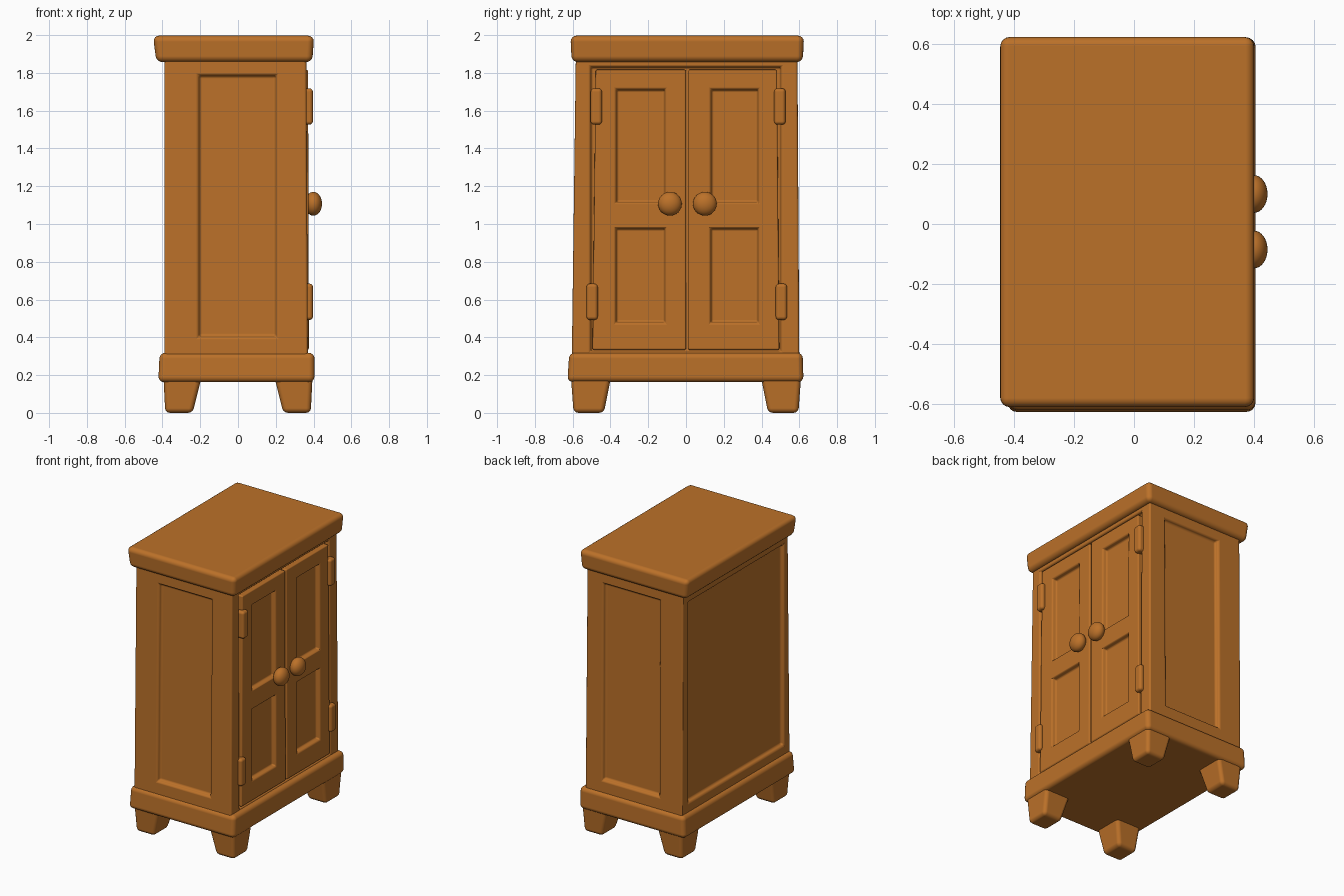
import bpy, bmesh
from mathutils import Vector

if "Cube" in bpy.data.objects:
    bpy.data.objects.remove(bpy.data.objects["Cube"])

wood = bpy.data.materials.new("warm orange wood")
wood.diffuse_color = (0.50, 0.165, 0.022, 1)
wood.use_nodes = True
wood.node_tree.nodes["Principled BSDF"].inputs["Base Color"].default_value = wood.diffuse_color


def finish(bm, name, bevel=0.0, segments=3):
    """Turn a bmesh into a smooth, softly bevelled wooden object."""
    bmesh.ops.recalc_face_normals(bm, faces=bm.faces)
    for f in bm.faces:
        f.smooth = True
    mesh = bpy.data.meshes.new(name)
    bm.to_mesh(mesh)
    bm.free()
    mesh.materials.append(wood)
    ob = bpy.data.objects.new(name, mesh)
    bpy.context.collection.objects.link(ob)
    if bevel:
        mod = ob.modifiers.new("soft edges", 'BEVEL')
        mod.width, mod.segments = bevel, segments
        mod.limit_method = 'ANGLE'
        mod.harden_normals = True
    return ob


def block(bottom, top, z0, z1):
    """Box from two rectangles (x0, x1, y0, y1) at heights z0 and z1."""
    bm = bmesh.new()
    rings = []
    for (x0, x1, y0, y1), z in ((bottom, z0), (top, z1)):
        rings.append([bm.verts.new((x, y, z)) for x, y in
                      ((x0, y0), (x1, y0), (x1, y1), (x0, y1))])
    a, b = rings
    bm.faces.new(a[::-1])
    bm.faces.new(b)
    for i in range(4):
        j = (i + 1) % 4
        bm.faces.new((a[i], a[j], b[j], b[i]))
    bm.normal_update()
    return bm


def recess(bm, direction, u0, u1, z0, z1, depth, slope=0.012):
    """Sink a rectangular panel into the face that looks along direction."""
    d = Vector(direction)
    axis = 0 if d.x else 1
    u = 1 - axis
    zc = (z0 + z1) / 2
    face = next(f for f in bm.faces if f.normal.dot(d) > 0.9
                and min(v.co.z for v in f.verts) < zc < max(v.co.z for v in f.verts))
    n, p = face.normal.copy(), face.verts[0].co.copy()
    bmesh.ops.inset_individual(bm, faces=[face], thickness=0.03)
    c = face.calc_center_median()
    for v in face.verts:
        v.co[u] = u0 if v.co[u] < c[u] else u1
        v.co.z = z0 if v.co.z < c.z else z1
        v.co[axis] -= n.dot(v.co - p) / n[axis]
    bmesh.ops.inset_individual(bm, faces=[face], thickness=slope, depth=-depth)
    bm.normal_update()


# Carcass with sunk side and back panels and a door opening
bm = block((-0.39, 0.37, -0.605, 0.60), (-0.39, 0.362, -0.583, 0.59), 0.25, 1.90)
recess(bm, (0, -1, 0), -0.21, 0.205, 0.40, 1.79, 0.025)
recess(bm, (0, 1, 0), -0.21, 0.235, 0.40, 1.79, 0.025)
recess(bm, (-1, 0, 0), -0.54, 0.53, 0.38, 1.80, 0.025)
recess(bm, (1, 0, 0), -0.505, 0.503, 0.325, 1.832, 0.03, 0.004)
finish(bm, "carcass", 0.012)

# Top slab and plinth
finish(block((-0.432, 0.393, -0.605, 0.618), (-0.45, 0.403, -0.612, 0.625), 1.857, 1.997),
       "top_slab", 0.032, 4)
finish(block((-0.422, 0.405, -0.628, 0.622), (-0.415, 0.405, -0.618, 0.618), 0.163, 0.318),
       "plinth", 0.03, 4)

# Tapered feet at the four corners
for fx, sx in (("back", -1), ("front", 1)):
    for fy, sy in (("left", -1), ("right", 1)):
        xs = sorted((sx * 0.385, sx * 0.24)), sorted((sx * 0.395, sx * 0.19))
        ys = sorted((sy * 0.595, sy * 0.435)), sorted((sy * 0.61, sy * 0.395))
        finish(block((*xs[0], *ys[0]), (*xs[1], *ys[1]), 0.0, 0.20),
               f"{fx}_{fy}_foot", 0.025)

# Doors with an upper and a lower panel
for side, y0, y1, p0, p1, b1 in (("left", -0.478, 0.0, -0.372, -0.108, -0.495),
                                 ("right", 0.012, 0.482, 0.13, 0.385, 0.494)):
    low = (0.325, 0.375, b1, y1) if side == "left" else (0.325, 0.375, y0, b1)
    bm = block(low, (0.325, 0.371, y0, y1), 0.333, 1.817)
    bmesh.ops.bisect_plane(bm, geom=bm.verts[:] + bm.edges[:] + bm.faces[:],
                           plane_co=(0, 0, 1.045), plane_no=(0, 0, 1))
    bm.normal_update()
    recess(bm, (1, 0, 0), p0, p1, 1.11, 1.715, 0.03)
    recess(bm, (1, 0, 0), p0 - 0.002, p1, 0.475, 0.98, 0.03)
    finish(bm, f"{side}_door", 0.009)

# Hinges
for name, y, z in (("left_upper", -0.475, 1.622), ("left_lower", -0.497, 0.588),
                   ("right_upper", 0.497, 1.622), ("right_lower", 0.505, 0.588)):
    r = (0.335, 0.397, y - 0.03, y + 0.03)
    finish(block(r, r, z - 0.096, z + 0.096), f"{name}_hinge", 0.018)

# Round door knobs
for name, y in (("left", -0.085), ("right", 0.1)):
    bm = bmesh.new()
    bmesh.ops.create_uvsphere(bm, u_segments=32, v_segments=16, radius=1)
    bmesh.ops.scale(bm, vec=(0.046, 0.063, 0.063), verts=bm.verts)
    bmesh.ops.translate(bm, vec=(0.399, y, 1.107), verts=bm.verts)
    finish(bm, f"{name}_knob")
